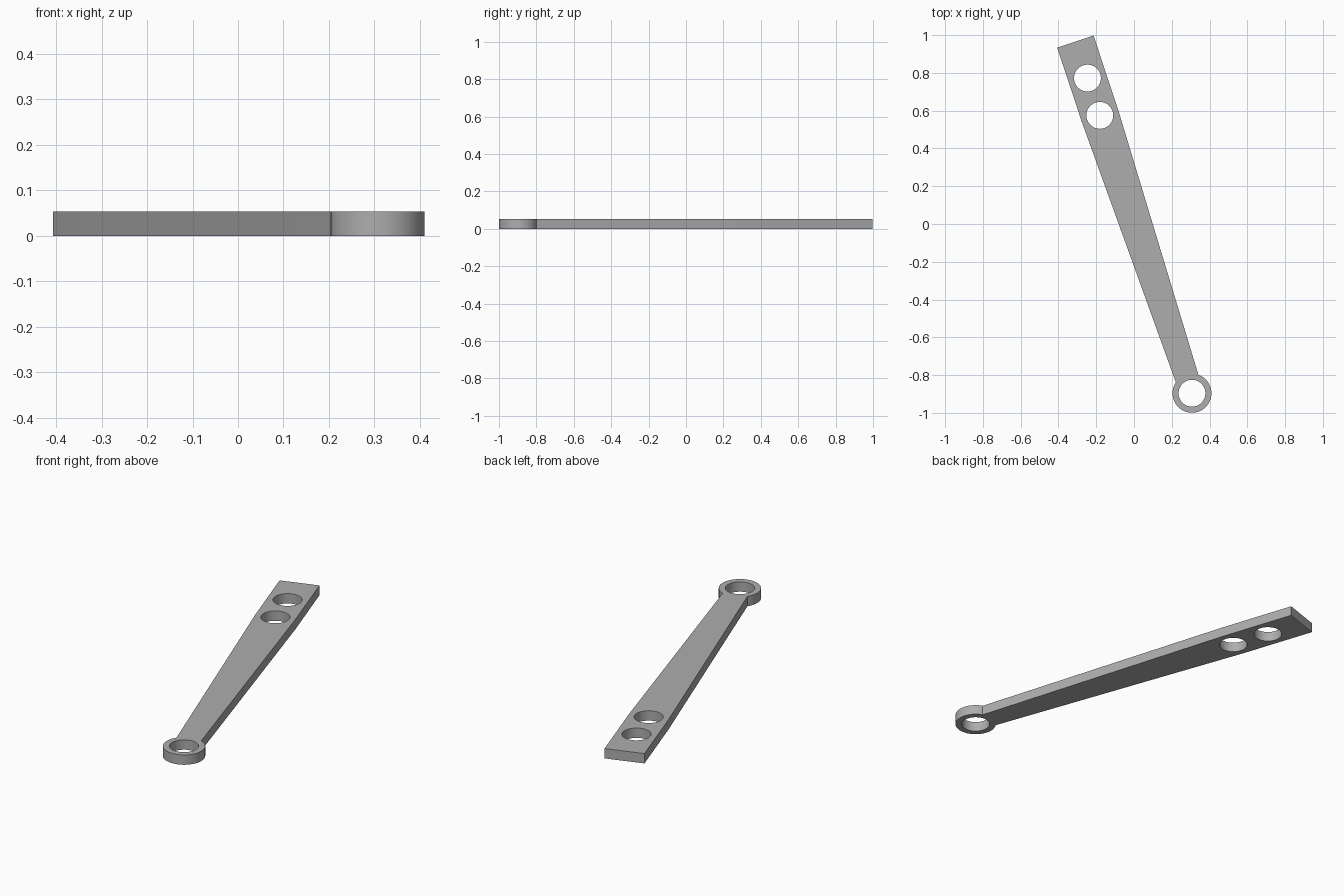
import bpy
import bmesh
import math
from mathutils import Matrix, Vector

cube = bpy.data.objects.get("Cube")
if cube:
    bpy.data.objects.remove(cube, do_unlink=True)

THICK = 0.053
RING_R, HOLE_R = 0.103, 0.071
NECK, SHOULDER, END = 0.063, 1.55, 1.961   # neck half width, taper end, arm end
HALF = 0.1015                              # arm half width
SEG = 64

grey = bpy.data.materials.new("plain grey")
grey.use_nodes = True
colour = (0.42, 0.42, 0.42, 1)
grey.diffuse_color = colour
grey.node_tree.nodes["Principled BSDF"].inputs["Base Color"].default_value = colour


def arc(cy, r, start, end, steps):
    return [Vector((r * math.cos(a), cy + r * math.sin(a), 0))
            for a in (start + (end - start) * i / steps for i in range(steps + 1))]


def add_loop(bm, points):
    verts = [bm.verts.new(p) for p in points]
    return [bm.edges.new((v, verts[i - 1])) for i, v in enumerate(verts)]


bm = bmesh.new()

# Outline: ring end, then the tapering arm with a parallel-sided end
join = math.acos(NECK / RING_R)
outline = arc(0, RING_R, math.pi - join, 2 * math.pi + join, SEG)
outline += [Vector((x, y, 0)) for x, y in
            ((HALF, SHOULDER), (HALF, END), (-HALF, END), (-HALF, SHOULDER))]
edges = add_loop(bm, outline)

# Round holes: ring bore and two mounting holes
for cy in (0, SHOULDER, 1.758):
    edges += add_loop(bm, arc(cy, HOLE_R, 0, 2 * math.pi, SEG)[:-1])

# Fill and thicken
bmesh.ops.triangle_fill(bm, edges=edges, use_beauty=True, use_dissolve=False,
                        normal=(0, 0, 1))
top = bmesh.ops.extrude_face_region(bm, geom=bm.faces[:])["geom"]
bmesh.ops.translate(bm, vec=(0, 0, THICK),
                    verts=[g for g in top if isinstance(g, bmesh.types.BMVert)])
bmesh.ops.recalc_face_normals(bm, faces=bm.faces[:])

# Swing the arm into its diagonal pose
bm.transform(Matrix.Translation((0.307, -0.896, 0))
             @ Matrix.Rotation(math.radians(18.35), 4, 'Z'))

mesh = bpy.data.meshes.new("link_arm")
bm.to_mesh(mesh)
bm.free()
mesh.materials.append(grey)
arm = bpy.data.objects.new("link_arm", mesh)
bpy.context.collection.objects.link(arm)

bpy.ops.object.select_all(action='DESELECT')
arm.select_set(True)
bpy.context.view_layer.objects.active = arm
bpy.ops.object.shade_smooth_by_angle(angle=math.radians(30))
